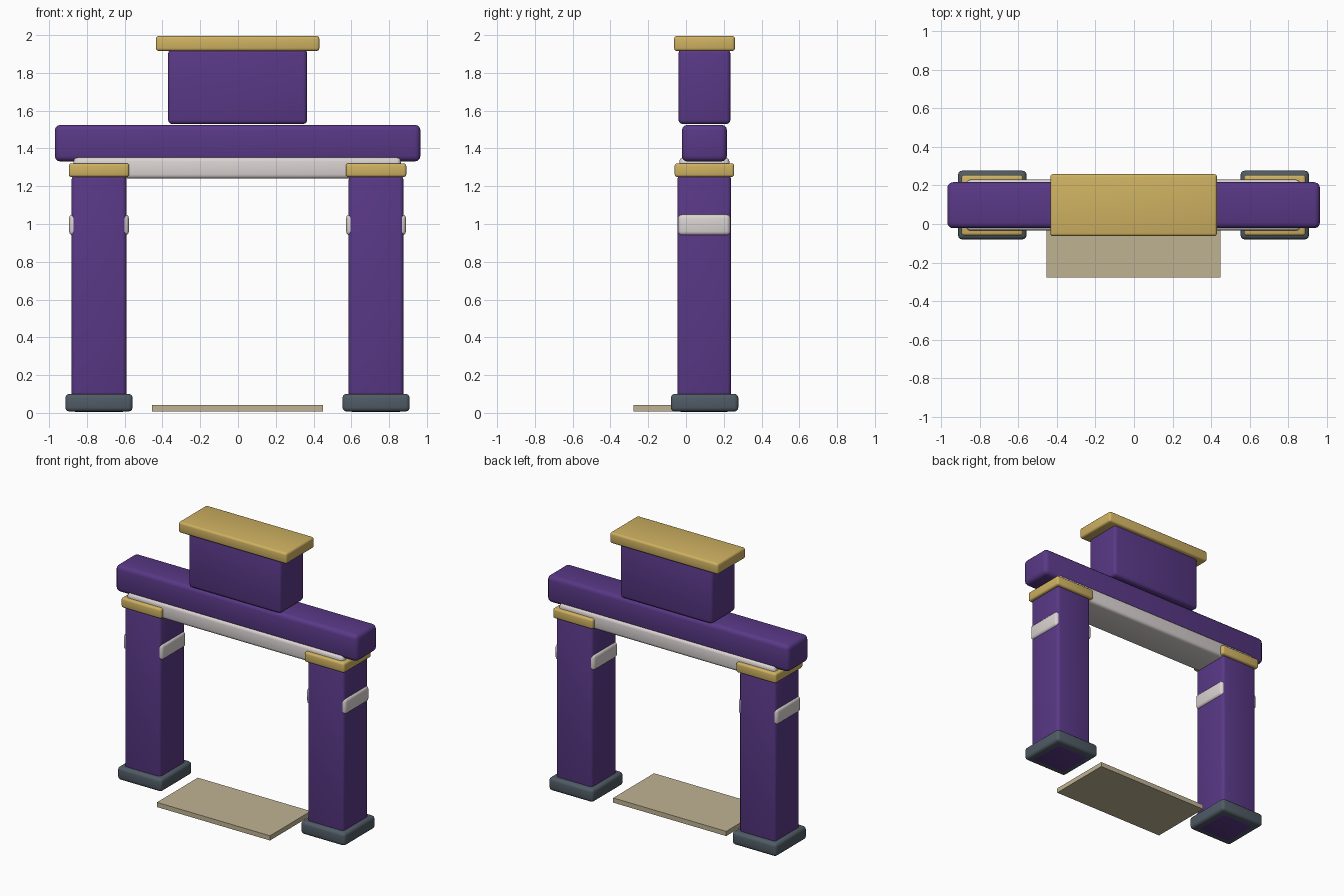
import bpy

if "Cube" in bpy.data.objects:
    bpy.data.objects.remove(bpy.data.objects["Cube"])

def material(name, color):
    m = bpy.data.materials.new(name)
    m.diffuse_color = (*color, 1)
    m.use_nodes = True
    m.node_tree.nodes["Principled BSDF"].inputs["Base Color"].default_value = m.diffuse_color
    return m

purple = material("purple", (0.10, 0.04, 0.24))
gold = material("gold", (0.62, 0.44, 0.12))
white = material("off_white", (0.70, 0.65, 0.64))
slate = material("slate", (0.08, 0.105, 0.13))
sand = material("sand", (0.52, 0.45, 0.29))

def block(name, x, y, z, mat, bevel, segments=3):
    """Rounded box given by its (min, max) range on each axis."""
    bpy.ops.mesh.primitive_cube_add(size=1)
    ob = bpy.context.object
    ob.name = name
    ob.location = [(a + b) / 2 for a, b in (x, y, z)]
    ob.scale = [b - a for a, b in (x, y, z)]
    bpy.ops.object.transform_apply(location=False, rotation=False, scale=True)
    ob.data.materials.append(mat)
    if bevel:
        mod = ob.modifiers.new("rounded_edges", 'BEVEL')
        mod.width = bevel
        mod.segments = segments
        bpy.ops.object.modifier_apply(modifier=mod.name)
        bpy.ops.object.shade_smooth_by_angle()
    return ob

# Pillars: foot, shaft, side band and capital, one set per side
for side, cx in (("left", -0.736), ("right", 0.731)):
    def part(name, half, y, z, mat, bevel):
        block(f"{side}_{name}", (cx - half, cx + half), y, z, mat, bevel)
    part("foot", 0.178, (-0.08, 0.277), (0.012, 0.106), slate, 0.022)
    part("pillar", 0.145, (-0.046, 0.239), (0.01, 1.262), purple, 0.022)
    part("pillar_band", 0.158, (-0.041, 0.234), (0.945, 1.056), white, 0.02)
    part("capital", 0.16, (-0.06, 0.255), (1.254, 1.326), gold, 0.014)

# Spanning beams
block("lower_beam", (-0.87, 0.862), (-0.035, 0.23), (1.245, 1.358), white, 0.022)
block("main_beam", (-0.97, 0.966), (-0.022, 0.217), (1.336, 1.53), purple, 0.03)

# Upper block with its cap
block("upper_block", (-0.37, 0.366), (-0.04, 0.235), (1.534, 1.93), purple, 0.022)
block("top_cap", (-0.435, 0.431), (-0.063, 0.259), (1.921, 2.0), gold, 0.015)

# Threshold slab on the ground
block("threshold_slab", (-0.455, 0.45), (-0.277, 0.19), (0.012, 0.046), sand, 0)

# Settle the model on the ground
for ob in bpy.data.objects:
    ob.location.z -= 0.005
